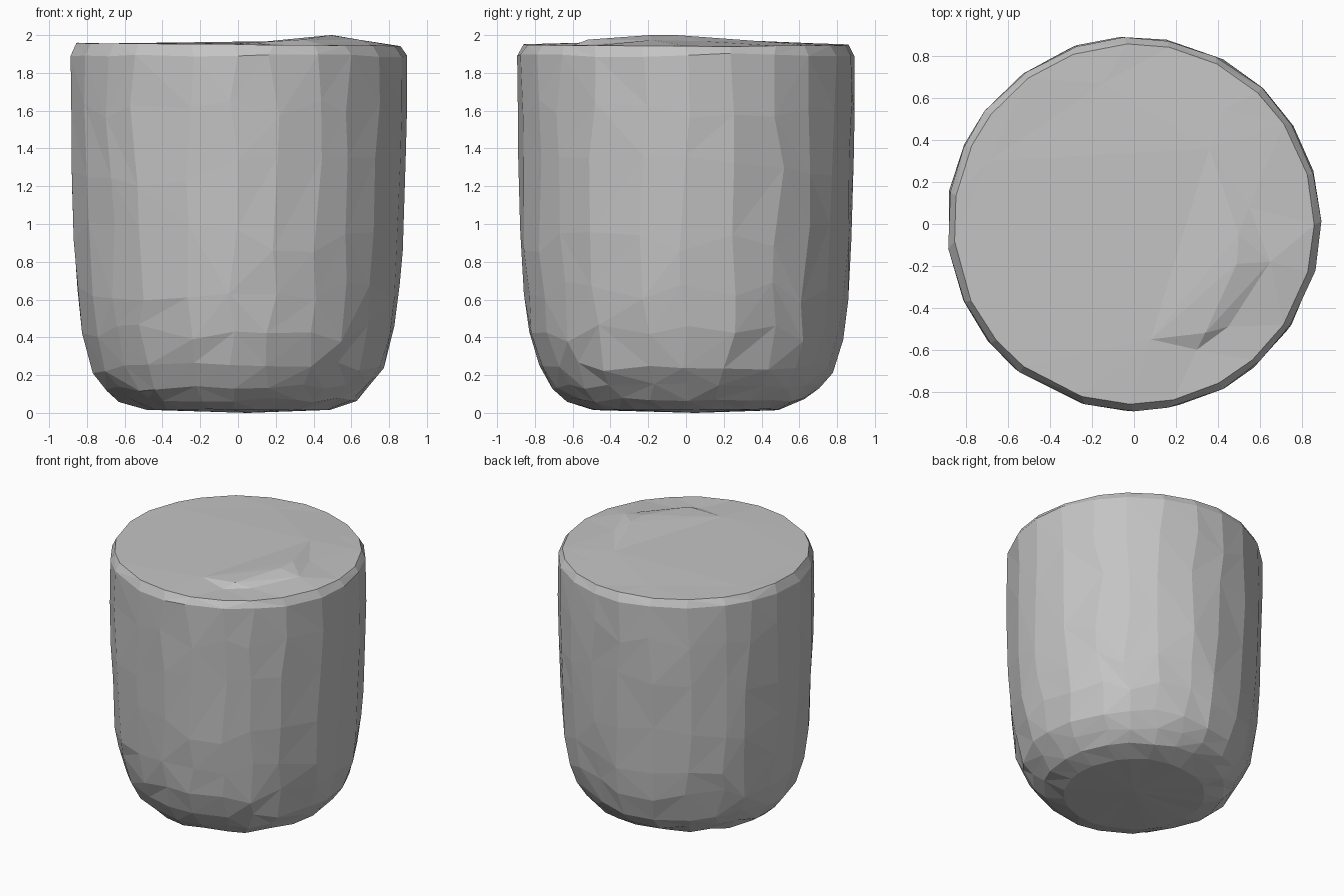
import bpy
import bmesh
import random
from math import cos, sin, pi
from mathutils import Vector
from mathutils.geometry import delaunay_2d_cdt

random.seed(11)
cube = bpy.data.objects.get("Cube")
if cube:
    bpy.data.objects.remove(cube)

grey = bpy.data.materials.new("plain grey")
grey.use_nodes = True
colour = (0.55, 0.55, 0.55, 1)
grey.diffuse_color = colour
grey.node_tree.nodes["Principled BSDF"].inputs["Base Color"].default_value = colour

SIDES = 23
# Wall profile: radius, height, height jitter
PROFILE = [
    (0.49, 0.018, 0.004), (0.63, 0.068, 0.012), (0.705, 0.135, 0.02),
    (0.775, 0.24, 0.03), (0.83, 0.42, 0.05), (0.857, 0.64, 0.06),
    (0.876, 0.93, 0.08), (0.889, 1.28, 0.08), (0.893, 1.62, 0.07),
    (0.891, 1.895, 0.012), (0.86, 1.949, 0.003),
]
# Raised fold and shallow dents on the lid
LID_POINTS = [
    (0.50, -0.05, 2.0), (0.49, -0.19, 2.0), (0.55, 0.08, 1.968),
    (0.34, -0.52, 1.976), (0.45, -0.49, 1.95), (0.08, -0.55, 1.96),
    (0.30, -0.60, 1.945), (0.65, -0.18, 1.974), (0.36, 0.36, 1.97),
    (-0.15, 0.67, 1.957), (-0.70, 0.30, 1.956), (0.43, 0.55, 1.955),
]
# Creases of the fold, as pairs of lid points
CREASES = [(0, 1), (0, 2), (1, 3), (3, 7), (7, 4), (4, 6), (5, 6), (3, 5)]

bm = bmesh.new()

# Uneven vertical columns shared by all rings
columns = [2 * pi * (i + random.uniform(-0.18, 0.18)) / SIDES for i in range(SIDES)]
rings = []
for level, (radius, height, jitter) in enumerate(PROFILE):
    ring = []
    rim = level == len(PROFILE) - 1
    for angle in columns:
        a = angle + (0 if rim else random.uniform(-0.04, 0.04))
        r = radius + (0 if rim else random.uniform(-0.004, 0.004))
        z = height + random.uniform(-jitter, jitter)
        if rim:
            z -= 0.008 * cos(a)  # rim dips toward the left
        ring.append(bm.verts.new((r * cos(a), r * sin(a), z)))
    rings.append(ring)

# Irregularly triangulated wall
for low, high in zip(rings, rings[1:]):
    for i in range(SIDES):
        j = (i + 1) % SIDES
        a, b, c, d = low[i], low[j], high[j], high[i]
        if random.random() < 0.5:
            bm.faces.new((a, b, c))
            bm.faces.new((a, c, d))
        else:
            bm.faces.new((a, b, d))
            bm.faces.new((b, c, d))

# Nearly flat underside
middle = bm.verts.new((0.05, 0.05, 0))
for i in range(SIDES):
    bm.faces.new((rings[0][(i + 1) % SIDES], rings[0][i], middle))

# Creased lid joined to the rim
lid = rings[-1] + [bm.verts.new(p) for p in LID_POINTS]
flat = [Vector((v.co.x, v.co.y)) for v in lid]
edges = [(SIDES + a, SIDES + b) for a, b in CREASES]
result = delaunay_2d_cdt(flat, edges, [], 0, 0.0001)
for face in result[2]:
    bm.faces.new([lid[result[3][k][0]] for k in face])

bmesh.ops.recalc_face_normals(bm, faces=bm.faces)
mesh = bpy.data.meshes.new("rounded_cup")
bm.to_mesh(mesh)
bm.free()
mesh.materials.append(grey)
body = bpy.data.objects.new("rounded_cup", mesh)
bpy.context.collection.objects.link(body)
